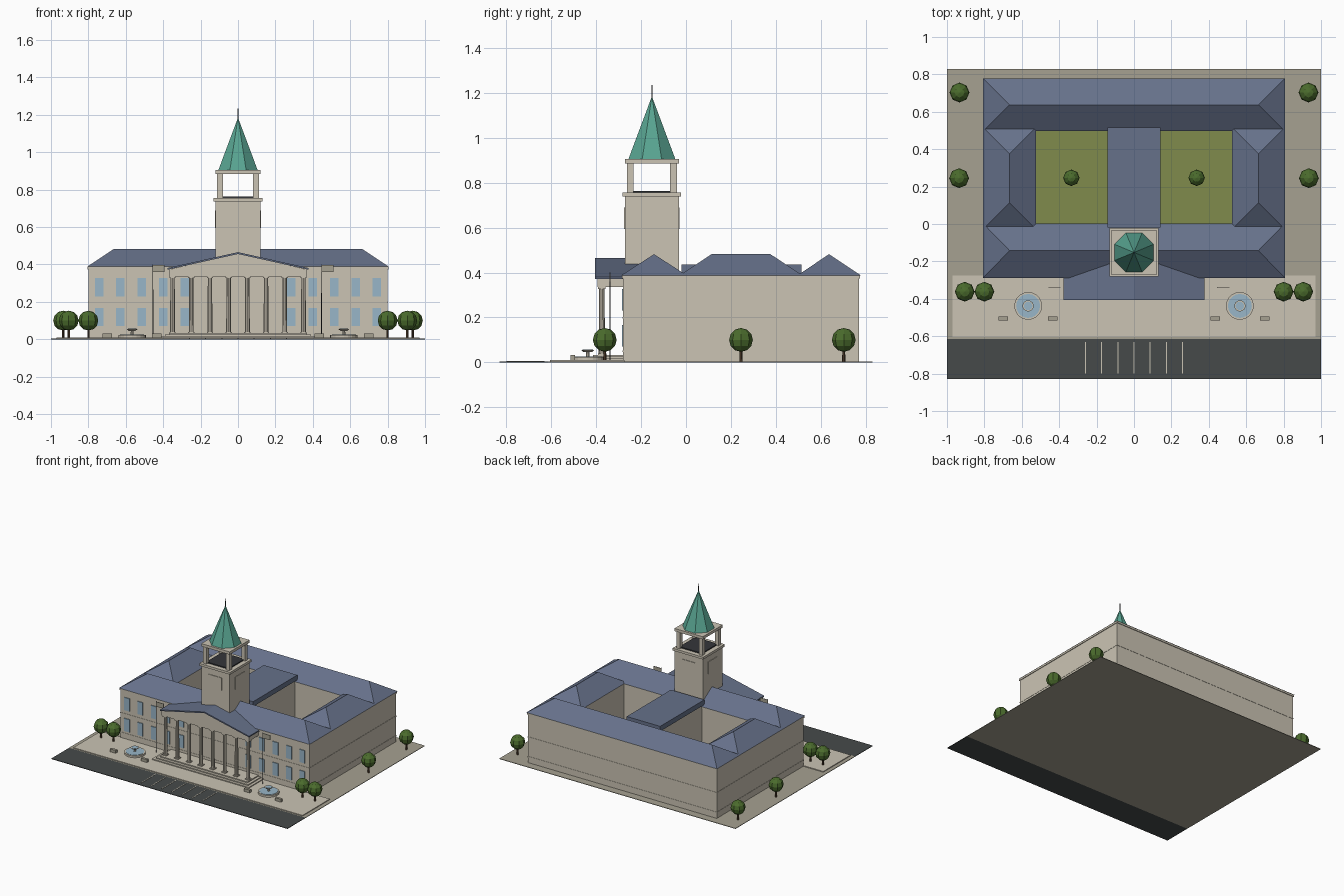
import bpy, bmesh, math
from mathutils import Matrix

if "Cube" in bpy.data.objects:
    bpy.data.objects.remove(bpy.data.objects["Cube"])


def mat(name, r, g, b):
    m = bpy.data.materials.new(name)
    m.diffuse_color = [((c / 255 + 0.055) / 1.055) ** 2.4 for c in (r, g, b)] + [1]
    m.use_nodes = True
    m.node_tree.nodes["Principled BSDF"].inputs["Base Color"].default_value = m.diffuse_color
    return m


STONE = mat("pale stone", 203, 196, 180)
ROOF = mat("slate blue", 102, 113, 138)
PAVE = mat("tan paving", 166, 161, 145)
ROAD = mat("asphalt", 70, 74, 74)
LAWN = mat("lawn green", 128, 139, 76)
COPPER = mat("copper green", 88, 164, 145)
LEAF = mat("leaf green", 75, 108, 45)
GLASS = mat("window blue", 152, 182, 200)
IRON = mat("dark metal", 52, 54, 58)
BARK = mat("bark brown", 84, 64, 46)


def finish(name, bm, material):
    bmesh.ops.recalc_face_normals(bm, faces=bm.faces[:])
    me = bpy.data.meshes.new(name)
    bm.to_mesh(me)
    bm.free()
    me.materials.append(material)
    ob = bpy.data.objects.new(name, me)
    bpy.context.collection.objects.link(ob)
    return ob


def box(name, x0, x1, y0, y1, z0, z1, material):
    bm = bmesh.new()
    m = Matrix.Translation(((x0 + x1) / 2, (y0 + y1) / 2, (z0 + z1) / 2))
    m = m @ Matrix.Diagonal((x1 - x0, y1 - y0, z1 - z0, 1))
    bmesh.ops.create_cube(bm, size=1, matrix=m)
    return finish(name, bm, material)


def cone(name, x, y, z0, z1, r0, r1, material, sides=12, turn=0.0):
    bm = bmesh.new()
    m = Matrix.Translation((x, y, (z0 + z1) / 2)) @ Matrix.Rotation(turn, 4, 'Z')
    bmesh.ops.create_cone(bm, cap_ends=True, segments=sides, radius1=r0, radius2=r1,
                          depth=z1 - z0, matrix=m)
    return finish(name, bm, material)


def hip_roof(name, x0, x1, y0, y1, z0, z1, inset):
    """Hipped roof with its ridge along the longer side."""
    bm = bmesh.new()
    base = [bm.verts.new((x, y, z0)) for x, y in ((x0, y0), (x1, y0), (x1, y1), (x0, y1))]
    if x1 - x0 < y1 - y0:
        base = base[1:] + base[:1]
        xc = (x0 + x1) / 2
        ends = (xc, y0 + inset, z1), (xc, y1 - inset, z1)
    else:
        yc = (y0 + y1) / 2
        ends = (x0 + inset, yc, z1), (x1 - inset, yc, z1)
    a, b = [bm.verts.new(e) for e in ends]
    p, q, r, s = base
    for f in ((p, q, b, a), (q, r, b), (r, s, a, b), (s, p, a), (s, r, q, p)):
        bm.faces.new(f)
    return finish(name, bm, ROOF)


def prism(name, outline, y0, y1, material):
    """Extrude an x-z outline from y0 to y1."""
    bm = bmesh.new()
    face = bm.faces.new([bm.verts.new((x, y0, z)) for x, z in outline])
    new = bmesh.ops.extrude_face_region(bm, geom=[face])["geom"]
    bmesh.ops.translate(bm, vec=(0, y1 - y0, 0),
                        verts=[v for v in new if isinstance(v, bmesh.types.BMVert)])
    return finish(name, bm, material)


def tree(x, y, r, zc):
    cone("tree_trunk", x, y, 0.002, zc, 0.007, 0.006, BARK, 6)
    bm = bmesh.new()
    bmesh.ops.create_uvsphere(bm, u_segments=8, v_segments=6, radius=r,
                              matrix=Matrix.Translation((x, y, zc)))
    finish("tree_crown", bm, LEAF)


# Site: ground, road, parking lines, plaza, lawns
box("ground", -1, 1, -0.615, 0.83, 0, 0.004, PAVE)
box("road", -1, 1, -0.83, -0.615, 0, 0.004, ROAD)
for i in range(-3, 4):
    x = i * 0.0865
    box("parking_line", x - 0.003, x + 0.003, -0.80, -0.63, 0.004, 0.006, STONE)
box("plaza", -0.97, 0.97, -0.605, -0.275, 0.003, 0.010, STONE)
for s in (-1, 1):
    a, b = sorted((s * 0.13, s * 0.53))
    box("courtyard_lawn", a, b, -0.01, 0.51, 0.003, 0.010, LAWN)

# Four wings: walls, string course, cornice, hipped roof
WINGS = (("front_wing", -0.80, 0.80, -0.28, -0.005),
         ("back_wing", -0.80, 0.80, 0.505, 0.77),
         ("left_wing", -0.80, -0.53, -0.02, 0.51),
         ("right_wing", 0.53, 0.80, -0.02, 0.51))
for name, x0, x1, y0, y1 in WINGS:
    box(name + "_walls", x0, x1, y0, y1, 0.003, 0.385, STONE)
    box(name + "_cornice", x0 - 0.005, x1 + 0.005, y0 - 0.005, y1 + 0.005, 0.374, 0.388, STONE)
    hip_roof(name + "_roof", x0 - 0.007, x1 + 0.007, y0 - 0.008, y1 + 0.008,
             0.388, 0.482, 0.142)
for z in (0.045, 0.195):
    box("string_course", -0.802, 0.802, -0.282, -0.1, z, z + 0.008, STONE)
    box("string_course", -0.802, 0.802, 0.6, 0.772, z, z + 0.008, STONE)
    for s in (-1, 1):
        a, b = sorted((s * 0.7, s * 0.802))
        box("string_course", a, b, -0.1, 0.6, z, z + 0.008, STONE)

# Central link across the courtyard
box("link_walls", -0.13, 0.13, -0.02, 0.51, 0.003, 0.40, STONE)
box("link_roof", -0.142, 0.142, -0.02, 0.515, 0.397, 0.435, ROOF)

# Front windows on two storeys
for s in (-1, 1):
    for x in (0.285, 0.40, 0.515, 0.63, 0.742):
        for z in (0.07, 0.23):
            box("window", s * x - 0.022, s * x + 0.022, -0.286, -0.279, z, z + 0.097, GLASS)

# Portico: steps, columns, entablature, pediment, gable roof
for i, (hx, y) in enumerate(((0.41, -0.455), (0.39, -0.435), (0.37, -0.415))):
    box("portico_step", -hx, hx, y, -0.275, 0.008, 0.017 + i * 0.008, STONE)
for i in range(8):
    x = -0.35 + i * 0.1
    cone("column", x, -0.375, 0.033, 0.337, 0.014, 0.012, STONE, 10)
    box("column_base", x - 0.017, x + 0.017, -0.392, -0.358, 0.03, 0.04, STONE)
    box("column_capital", x - 0.017, x + 0.017, -0.392, -0.358, 0.327, 0.337, STONE)
box("entablature", -0.37, 0.37, -0.395, -0.275, 0.336, 0.376, STONE)
prism("pediment", [(-0.365, 0.374), (0.365, 0.374), (0, 0.458)], -0.395, -0.275, STONE)
prism("portico_roof", [(-0.378, 0.372), (0, 0.456), (0.378, 0.372),
                       (0.378, 0.381), (0, 0.466), (-0.378, 0.381)], -0.406, -0.20, ROOF)

# Clock tower: shaft, panels, belfry, spire
TY = -0.152


def tower_slab(name, h, z0, z1, material=STONE):
    box(name, -h, h, TY - h, TY + h, z0, z1, material)


tower_slab("tower_shaft", 0.12, 0.20, 0.745)
box("tower_panel_front_back", -0.055, 0.055, TY - 0.124, TY + 0.124, 0.595, 0.69, STONE)
box("tower_panel_sides", -0.124, 0.124, TY - 0.055, TY + 0.055, 0.595, 0.69, STONE)
tower_slab("tower_cornice", 0.13, 0.738, 0.756)
tower_slab("belfry_floor", 0.095, 0.755, 0.764, IRON)
for sx in (-1, 1):
    for sy in (-1, 1):
        x, y = sx * 0.096, TY + sy * 0.096
        box("belfry_post", x - 0.015, x + 0.015, y - 0.015, y + 0.015, 0.755, 0.888, STONE)
tower_slab("belfry_top", 0.12, 0.885, 0.906)
cone("spire", 0, TY, 0.906, 1.178, 0.113, 0.003, COPPER, 8, math.pi / 8)
cone("finial", 0, TY, 1.16, 1.235, 0.003, 0.002, IRON, 6)

# Flagpoles with flags
for x in (-0.455, 0.447):
    cone("flagpole", x, -0.338, 0.008, 0.40, 0.0025, 0.002, IRON, 6)
    box("flag", x, x + 0.063, -0.340, -0.336, 0.36, 0.397, PAVE)

# Fountains
for s in (-1, 1):
    x, y = s * 0.566, -0.438
    cone("fountain_rim", x, y, 0.008, 0.024, 0.074, 0.074, STONE, 20)
    cone("fountain_water", x, y, 0.022, 0.026, 0.064, 0.064, GLASS, 20)
    cone("fountain_stem", x, y, 0.02, 0.05, 0.009, 0.007, STONE, 10)
    cone("fountain_bowl", x, y, 0.045, 0.055, 0.018, 0.030, STONE, 14)
    cone("fountain_bowl_water", x, y, 0.054, 0.057, 0.023, 0.023, GLASS, 14)

# Benches
for x in (-0.70, -0.435, 0.435, 0.70):
    box("bench", x - 0.025, x + 0.025, -0.515, -0.495, 0.008, 0.032, PAVE)

# Trees
for s in (-1, 1):
    for x, y in ((0.905, -0.362), (0.80, -0.362), (0.935, 0.245), (0.933, 0.703)):
        tree(s * x, y, 0.053, 0.100)
    tree(s * 0.335, 0.247, 0.044, 0.085)
